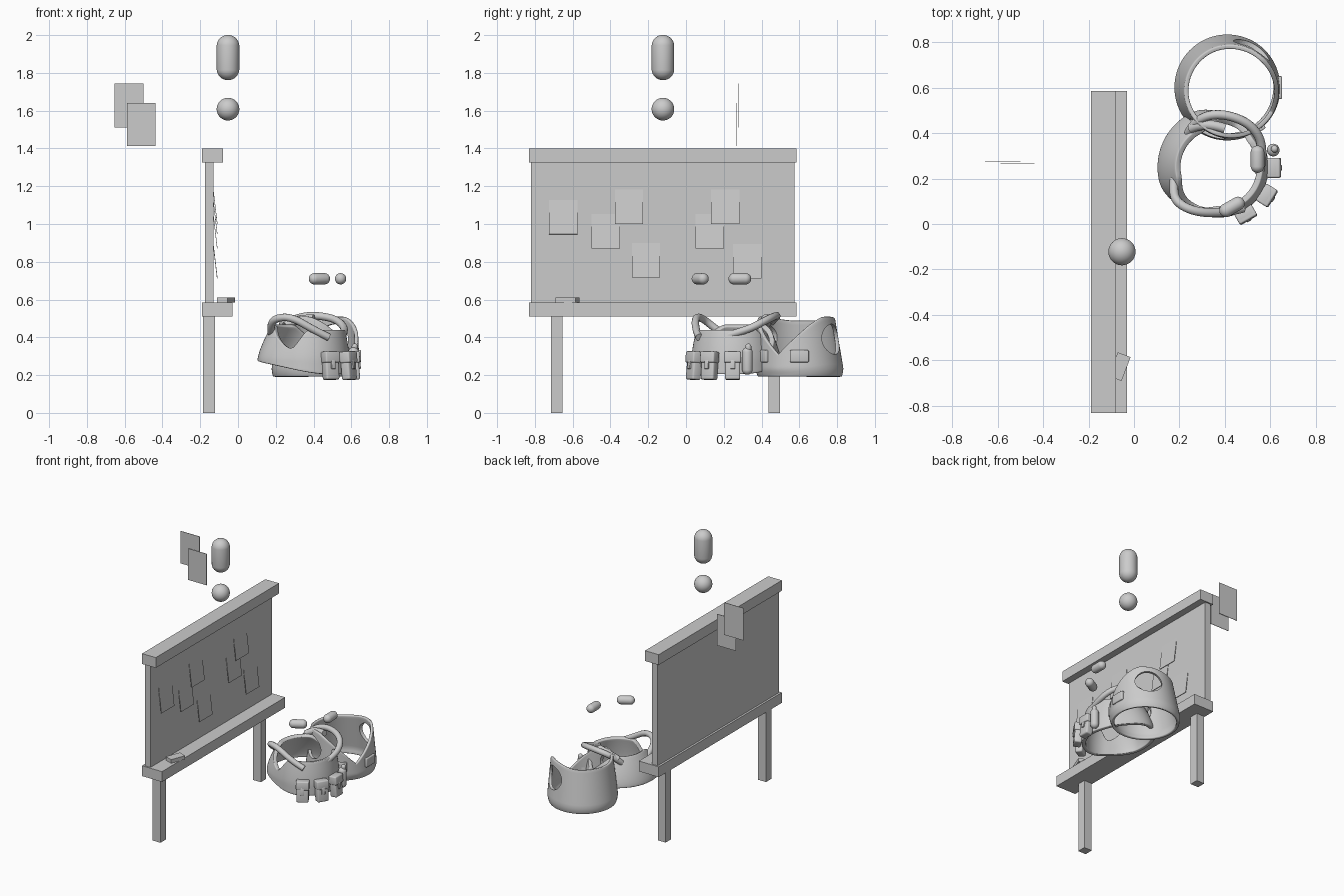
import bpy, bmesh, math
from math import sin, cos, radians, pi
from mathutils import Vector, Matrix

cube = bpy.data.objects.get("Cube")
if cube:
    bpy.data.objects.remove(cube, do_unlink=True)

grey = bpy.data.materials.new("plain grey")
grey.use_nodes = True
GREY = (0.6, 0.6, 0.6, 1)
grey.diffuse_color = GREY
grey.node_tree.nodes["Principled BSDF"].inputs["Base Color"].default_value = GREY


def finish(name, bm, smooth=False, matrix=None):
    mesh = bpy.data.meshes.new(name)
    bmesh.ops.recalc_face_normals(bm, faces=bm.faces)
    bm.to_mesh(mesh)
    bm.free()
    mesh.materials.append(grey)
    ob = bpy.data.objects.new(name, mesh)
    bpy.context.collection.objects.link(ob)
    if matrix:
        ob.matrix_world = matrix
    if smooth:
        bpy.ops.object.select_all(action='DESELECT')
        ob.select_set(True)
        bpy.context.view_layer.objects.active = ob
        bpy.ops.object.shade_smooth_by_angle(angle=radians(40))
    return ob


def box(name, centre, size, rot=Matrix(), bevel=0):
    bm = bmesh.new()
    bmesh.ops.create_cube(bm, size=1, matrix=Matrix.Diagonal((*size, 1)))
    if bevel:
        bmesh.ops.bevel(bm, geom=bm.edges[:], offset=bevel, segments=3,
                        profile=0.5, affect='EDGES')
    return finish(name, bm, bevel > 0, Matrix.Translation(centre) @ rot)


def span(name, x, y, z):
    return box(name, [(a + b) / 2 for a, b in (x, y, z)], [b - a for a, b in (x, y, z)])


def capsule(name, centre, radius, half=0, rot=Matrix()):
    # sphere whose halves are pulled apart along z
    bm = bmesh.new()
    bmesh.ops.create_uvsphere(bm, u_segments=32, v_segments=17, radius=radius)
    for v in bm.verts:
        v.co.z += half if v.co.z > 0 else -half
    return finish(name, bm, True, Matrix.Translation(centre) @ rot)


def shell(name, front, thickness, point, low, high, n=96, rows=14):
    # closed wall around z; point(phi, t) gives its plan position
    bm = bmesh.new()
    grid = []
    for i in range(n):
        phi = 2 * pi * i / n
        phi = phi - 2 * pi if phi > pi else phi
        column = []
        for j in range(rows + 1):
            z = low(phi) + (high(phi) - low(phi)) * j / rows
            x, y = point(phi, phi + front, z)
            column.append(bm.verts.new((x, y, z)))
        grid.append(column)
    for i in range(n):
        a, b = grid[i], grid[(i + 1) % n]
        for j in range(rows):
            bm.faces.new((a[j], b[j], b[j + 1], a[j + 1]))
    ob = finish(name, bm, True)
    solid = ob.modifiers.new("thickness", 'SOLIDIFY')
    solid.thickness = thickness
    solid.offset = -1
    bev = ob.modifiers.new("soft_rim", 'BEVEL')
    bev.width = thickness * 0.35
    bev.segments = 3
    bev.angle_limit = radians(50)
    return ob


def strap(name, points, radius):
    curve = bpy.data.curves.new(name, 'CURVE')
    curve.dimensions = '3D'
    curve.bevel_depth = radius
    curve.bevel_resolution = 4
    curve.use_fill_caps = True
    spline = curve.splines.new('NURBS')
    spline.points.add(len(points) - 1)
    for p, co in zip(spline.points, points):
        p.co = (*co, 1)
    spline.use_endpoint_u = True
    spline.order_u = 3
    curve.materials.append(grey)
    ob = bpy.data.objects.new(name, curve)
    bpy.context.collection.objects.link(ob)
    return ob


def turn(angle, axis='Z'):
    return Matrix.Rotation(angle, 4, axis)


def step(a, b, v):
    t = min(max((v - a) / (b - a), 0), 1)
    return t * t * (3 - 2 * t)


# Notice board
span("board_panel", (-0.175, -0.13), (-0.82, 0.575), (0.55, 1.36))
span("top_rail", (-0.19, -0.08), (-0.83, 0.585), (1.325, 1.4))
span("bottom_rail", (-0.19, -0.03), (-0.83, 0.585), (0.51, 0.585))
for i, y in enumerate((-0.685, 0.467)):
    span(f"leg_{i}", (-0.185, -0.122), (y - 0.031, y + 0.031), (0, 0.52))
box("eraser", (-0.063, -0.627, 0.598), (0.06, 0.112, 0.027), turn(-0.364))

# Notes leaning out from the board
pinned = [(-0.65, 0.945), (-0.425, 0.87), (-0.302, 1.0), (-0.212, 0.715),
          (0.125, 0.87), (0.207, 1.0), (0.325, 0.71)]
for i, (y, z) in enumerate(pinned):
    box(f"pinned_note_{i}", (-0.124, y, z + 0.12), (0.003, 0.15, 0.24), turn(-0.118, 'Y'))

# Loose notes, ball and capsules in the air
span("loose_note_0", (-0.655, -0.5), (0.274, 0.277), (1.51, 1.745))
span("loose_note_1", (-0.587, -0.437), (0.264, 0.267), (1.412, 1.64))
capsule("ball", (-0.053, -0.122, 1.608), 0.06)
capsule("large_capsule", (-0.053, -0.122, 1.881), 0.06, 0.06)
capsule("small_capsule_0", (0.543, 0.285, 0.71), 0.03, 0.03, turn(pi / 2, 'X'))
capsule("small_capsule_1", (0.431, 0.075, 0.71), 0.03, 0.03,
        turn(radians(30)) @ turn(pi / 2, 'Y'))

# Vest: tapered wall with a V neck and two arm holes
VF = radians(-29)


def vest_plan(phi, a, z):
    t = step(0.1, 0.56, z)
    t = (z - 0.19) / 0.32
    r = 0.238 - 0.034 * t - 0.02 * (1 - step(0.17, 0.24, z))
    return 0.408 + 0.02 * t + r * cos(a), 0.603 - 0.02 * t + r * sin(a)


vest = shell("vest", VF, 0.02, vest_plan, lambda p: 0.19,
             lambda p: 0.31 + 0.2 * min(abs(sin(min(abs(p), pi / 2))) * 1.03, 1)
             - 0.02 * step(1.6, 2.6, abs(p)))
for side in (-1, 1):
    bm = bmesh.new()
    bmesh.ops.create_cone(bm, cap_ends=True, segments=40, radius1=1, radius2=1, depth=1)
    a = VF + side * radians(88)
    place = (Matrix.Translation((0.415 + 0.22 * cos(a), 0.595 + 0.22 * sin(a), 0.39))
             @ turn(a) @ turn(pi / 2, 'Y') @ Matrix.Diagonal((0.08, 0.09, 0.2, 1)))
    cutter = finish("arm_hole_cutter", bm, False, place)
    cutter.hide_render = True
    cutter.hide_viewport = True
    cutter.display_type = 'WIRE'
    hole = vest.modifiers.new("arm_hole", 'BOOLEAN')
    hole.operation = 'DIFFERENCE'
    hole.solver = 'EXACT'
    hole.object = cutter
    a = VF + side * radians(29)
    box("vest_pocket", (0.41 + 0.226 * cos(a), 0.6 + 0.226 * sin(a), 0.3),
        (0.03, 0.1, 0.065), turn(a), 0.006)

# Harness: padded front, narrow sides, tall back pad leaning inward
HF = radians(-25)


def back(p):
    return step(1.5, 2.5, abs(p))


def front(p):
    return 1 - step(1.1, 1.6, abs(p))


def rig_low(p):
    return 0.205 + 0.07 * step(0.6, 2.8, abs(p))


def rig_high(p):
    return 0.34 + 0.1 * front(p) + 0.13 * back(p)


def rig_plan(phi, a, z):
    t = max(z - 0.28, 0) / 0.2
    r = 0.222 + 0.045 * back(phi) - (0.035 + 0.05 * back(phi)) * t ** 1.4
    return 0.37 + r * cos(a), 0.25 + r * sin(a)


shell("harness_body", HF, 0.028, rig_plan, rig_low, rig_high)

strap("shoulder_strap_0", [(0.48, 0.07, 0.4), (0.4, 0.05, 0.44), (0.28, 0.05, 0.51),
                           (0.19, 0.09, 0.5), (0.17, 0.15, 0.45), (0.18, 0.22, 0.4)], 0.02)
strap("shoulder_strap_1", [(0.55, 0.22, 0.41), (0.575, 0.33, 0.44), (0.52, 0.44, 0.5),
                           (0.38, 0.49, 0.52), (0.27, 0.46, 0.49), (0.24, 0.4, 0.43)], 0.02)
strap("back_strap", [(0.25, 0.42, 0.46), (0.31, 0.45, 0.5), (0.4, 0.42, 0.5)], 0.022)

# Pouches with flaps, and a canister
for i, (x, y, deg) in enumerate([(0.49, 0.043, -60), (0.585, 0.125, -32), (0.615, 0.247, 0)]):
    rot = turn(radians(deg)) @ turn(radians(-5), 'Y')
    box(f"pouch_{i}", (x, y, 0.25), (0.052, 0.08, 0.15), rot, 0.01)
    box(f"pouch_flap_{i}", (x, y, 0.295), (0.06, 0.088, 0.06), rot, 0.008)
    box(f"pouch_tab_{i}", Vector((x, y, 0.255)) + rot @ Vector((0.028, 0, 0)),
        (0.012, 0.025, 0.05), rot, 0.004)
capsule("canister", (0.612, 0.325, 0.275), 0.028, 0.045)
capsule("canister_cap", (0.618, 0.33, 0.345), 0.016, 0.006)
